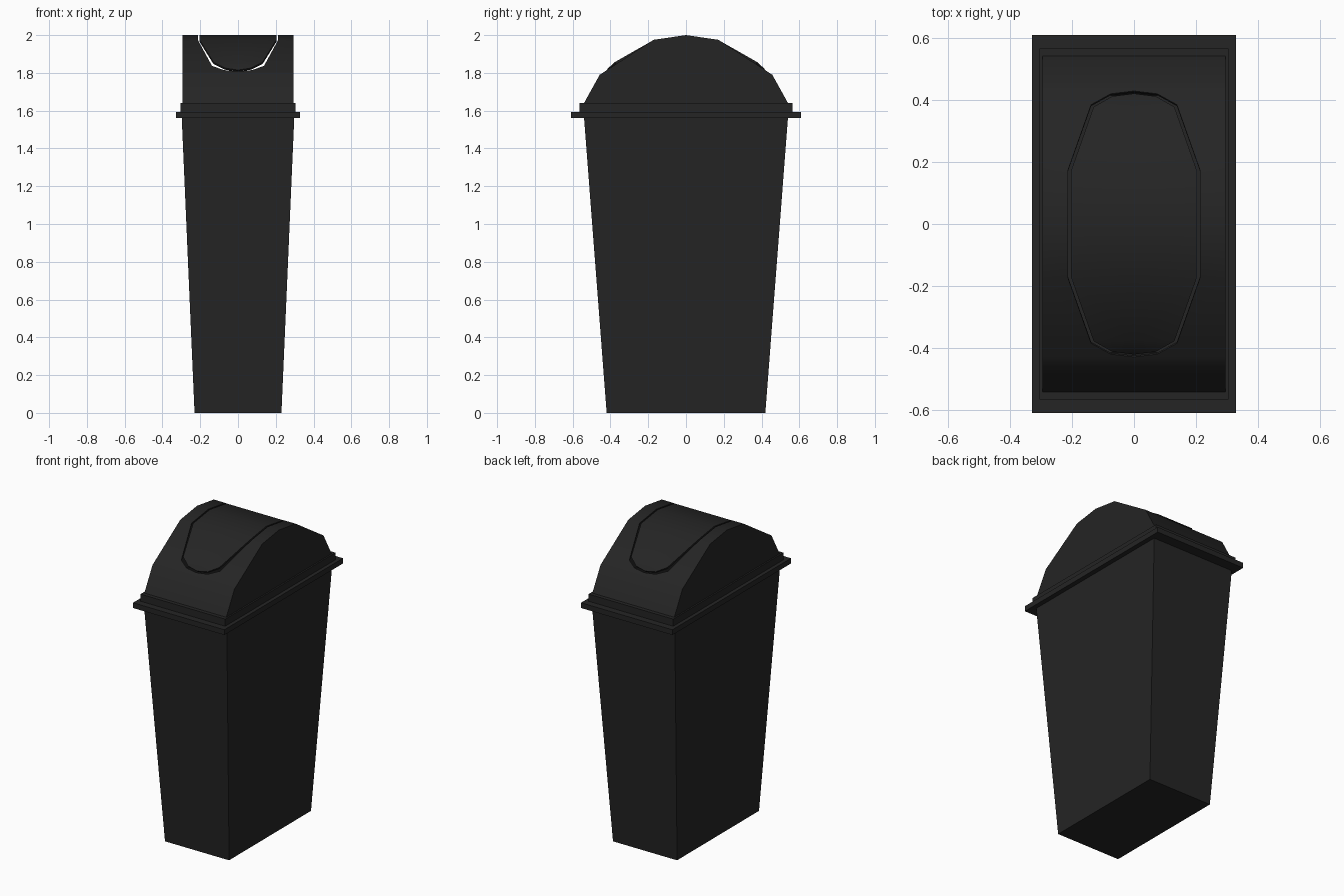
import bpy, bmesh, math

if "Cube" in bpy.data.objects:
    bpy.data.objects.remove(bpy.data.objects["Cube"])

black = bpy.data.materials.new("black plastic")
black.diffuse_color = (0.018, 0.018, 0.018, 1)
black.use_nodes = True
black.node_tree.nodes["Principled BSDF"].inputs["Base Color"].default_value = black.diffuse_color


def make(name, build, thickness=0, smooth=0):
    """Build a mesh with bmesh, thicken it inward, shade it by angle."""
    bm = bmesh.new()
    build(bm)
    bmesh.ops.remove_doubles(bm, verts=bm.verts, dist=0.0005)
    bmesh.ops.recalc_face_normals(bm, faces=bm.faces)
    # open shells: make sure outside faces point away from the part's axis
    top = max(bm.faces, key=lambda f: abs(f.calc_center_median().x))
    if top.normal.x * top.calc_center_median().x < 0 and name != "flap":
        bmesh.ops.reverse_faces(bm, faces=bm.faces)
    if name == "flap" and sum(f.normal.z for f in bm.faces) < 0:
        bmesh.ops.reverse_faces(bm, faces=bm.faces)
    me = bpy.data.meshes.new(name)
    bm.to_mesh(me)
    bm.free()
    ob = bpy.data.objects.new(name, me)
    bpy.context.collection.objects.link(ob)
    me.materials.append(black)
    if thickness:
        mod = ob.modifiers.new("wall", 'SOLIDIFY')
        mod.thickness, mod.offset = thickness, -1
        dg = bpy.context.evaluated_depsgraph_get()
        solid = bpy.data.meshes.new_from_object(ob.evaluated_get(dg))
        ob.modifiers.clear()
        ob.data = solid
    if smooth:
        ob.data.shade_smooth()
        ob.data.set_sharp_from_angle(angle=math.radians(smooth))
    return ob


def rect(bm, x, y, z):
    return [bm.verts.new((sx * x, sy * y, z))
            for sx, sy in ((-1, -1), (1, -1), (1, 1), (-1, 1))]


def bridge(bm, a, b):
    for i in range(4):
        j = (i + 1) % 4
        bm.faces.new((a[i], a[j], b[j], b[i]))


# tapered bin body, open at the top
def body(bm):
    low, high = rect(bm, 0.23, 0.42, 0), rect(bm, 0.298, 0.54, 1.565)
    bridge(bm, low, high)
    bm.faces.new(low[::-1])


# rectangular rim ring
def ring(x, y, z0, z1):
    def build(bm):
        loops = [rect(bm, x, y, z0), rect(bm, x, y, z1),
                 rect(bm, 0.283, 0.525, z1), rect(bm, 0.283, 0.525, z0)]
        for i in range(4):
            bridge(bm, loops[i], loops[(i + 1) % 4])
    return build


# lid curve: (y, z) from the foot to the crown
CURVE = [(0.54, 1.64), (0.457, 1.79), (0.172, 1.975), (0, 2.0)]


def lid_z(y):
    for (y0, z0), (y1, z1) in zip(CURVE, CURVE[1:]):
        if y1 <= y <= y0:
            return z0 + (z1 - z0) * (y0 - y) / (y0 - y1)


def strip(bm, rows, inner, outer):
    """Quads between two x positions on each row, mirrored in x and y."""
    for sx in (-1, 1):
        for sy in (-1, 1):
            for (a, b) in zip(rows, rows[1:]):
                pts = [(inner(a), a), (outer(a), a), (outer(b), b), (inner(b), b)]
                pts = [p for i, p in enumerate(pts)
                       if i == 0 or p != pts[i - 1]]
                if pts[0] == pts[-1]:
                    pts.pop()
                bm.faces.new([bm.verts.new((sx * x, sy * r[0], r[1]))
                              for x, r in pts])


# domed lid with an opening; rows are (y, z, half width of the opening)
HALF = 0.294
lid_rows = [(y, lid_z(y), w) for y, w in (
    (0.54, 0), (0.457, 0), (0.428, 0), (0.419, 0.075), (0.384, 0.138),
    (0.172, 0.213), (0, 0.213))]


def lid(bm):
    strip(bm, lid_rows, lambda r: r[2], lambda r: HALF)
    side = [(-r[0], r[1]) for r in lid_rows]
    side += [(r[0], r[1]) for r in lid_rows[-2::-1]]
    for x in (-HALF, HALF):
        bm.faces.new([bm.verts.new((x, y, z)) for y, z in side])


# swinging flap, standing slightly proud of the lid
flap_rows = [(0.42, 1.815, 0), (0.411, 1.826, 0.07), (0.377, 1.857, 0.13),
             (0.17, 1.975, 0.203), (0, 2.0, 0.203)]


def flap(bm):
    strip(bm, flap_rows, lambda r: 0, lambda r: r[2])


make("bin_body", body, 0.012)
make("lower_rim", ring(0.328, 0.608, 1.56, 1.594))
make("upper_rim", ring(0.304, 0.565, 1.594, 1.64))
make("lid", lid, 0.008, 35)
make("flap", flap, 0.012, 35)
